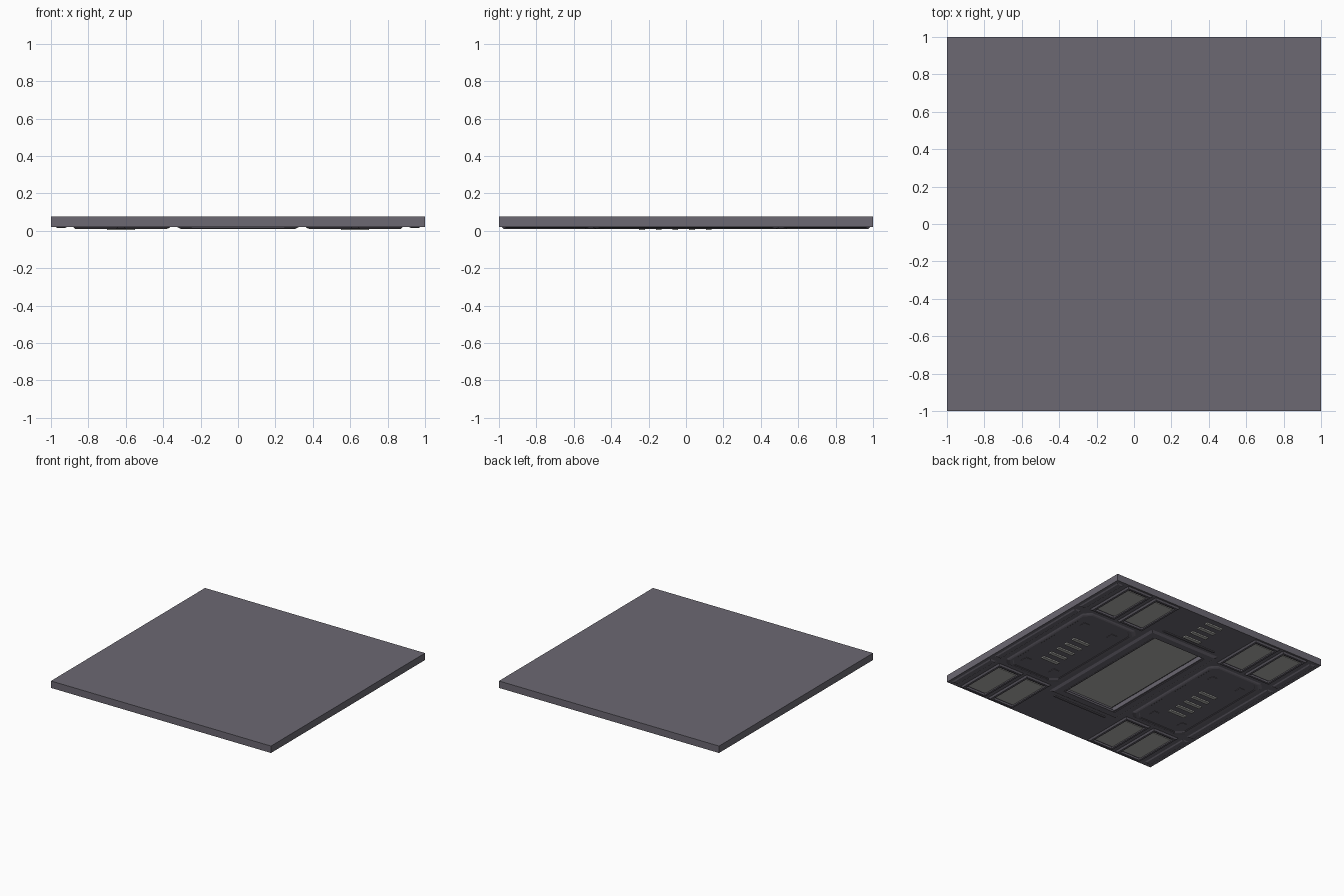
import bpy, bmesh

if "Cube" in bpy.data.objects:
    bpy.data.objects.remove(bpy.data.objects["Cube"])

def mat(name, c):
    m = bpy.data.materials.new(name)
    m.diffuse_color = (*c, 1)
    m.use_nodes = True
    m.node_tree.nodes["Principled BSDF"].inputs["Base Color"].default_value = m.diffuse_color
    return m

DARK = mat("dark_metal", (0.15, 0.14, 0.17))
LIGHT = mat("lamp_grey", (0.45, 0.45, 0.43))

def finish(name, bm, m):
    bmesh.ops.recalc_face_normals(bm, faces=bm.faces)
    me = bpy.data.meshes.new(name)
    bm.to_mesh(me)
    bm.free()
    me.materials.append(m)
    ob = bpy.data.objects.new(name, me)
    bpy.context.collection.objects.link(ob)
    return ob

def rect(x0, x1, y0, y1, d=0):
    return [(x0+d, y0+d), (x1-d, y0+d), (x1-d, y1-d), (x0+d, y1-d)]

def octo(x0, x1, y0, y1, c, d=0):
    x0, x1, y0, y1 = x0+d, x1-d, y0+d, y1-d
    return [(x0+c, y0), (x1-c, y0), (x1, y0+c), (x1, y1-c),
            (x1-c, y1), (x0+c, y1), (x0, y1-c), (x0, y0+c)]

def loft(name, loops, m, closed=False):
    """Bridge (outline, z) loops; cap the ends, or join last to first for a ring."""
    bm = bmesh.new()
    vs = [[bm.verts.new((x, y, z)) for x, y in pts] for pts, z in loops]
    n = len(vs[0])
    pairs = list(zip(vs, vs[1:])) + ([(vs[-1], vs[0])] if closed else [])
    for a, b in pairs:
        for i in range(n):
            j = (i + 1) % n
            bm.faces.new((a[i], a[j], b[j], b[i]))
    if not closed:
        bm.faces.new(vs[0])
        bm.faces.new(vs[-1])
    return finish(name, bm, m)

def box(name, x0, x1, y0, y1, z0, z1, m=DARK):
    r = rect(x0, x1, y0, y1)
    return loft(name, [(r, z0), (r, z1)], m)

def frame(name, x0, x1, y0, y1, w, z0, z1, slope, m=DARK):
    """Raised rim with sloped outer and inner sides, hanging from z1 to z0."""
    R = lambda d: rect(x0, x1, y0, y1, d)
    return loft(name, [(R(0), z1), (R(slope), z0), (R(w - slope/2), z0), (R(w), z1)], m, True)

def span(s, a, b):
    return sorted((s*a, s*b))

ZB, ZT = 0.02, 0.077

# slab, built as a ring around the central recess plus a closed top
loft("tile_border", [(rect(-1, 1, -1, 1), ZB), (rect(-1, 1, -1, 1), ZT - 0.025),
                     (rect(-.24, .24, -.54, .54), ZT - 0.025), (rect(-.24, .24, -.54, .54), ZB)], DARK, True)
box("tile_top", -1, 1, -1, 1, ZT - 0.025, ZT)

# central lamp and rim
box("center_lamp", -.225, .225, -.53, .53, 0.045, 0.053, LIGHT)
frame("center_rim", -.325, .325, -.6, .6, .085, 0.009, ZB, .02)
frame("center_inner_rim", -.25, .25, -.55, .55, .02, 0.012, 0.046, .005)
for s in (-1, 1):
    y0, y1 = span(s, .63, .645)
    box("center_end_rib", -.25, .25, y0, y1, 0.014, ZB)

for sx in (-1, 1):
    # paired corner lamps
    for sy in (-1, 1):
        y0, y1 = span(sy, .53, .985)
        for a, b in ((.37, .61), (.64, .88)):
            x0, x1 = span(sx, a, b)
            frame("corner_lamp_rim", x0, x1, y0, y1, .035, 0.008, ZB, .012)
            box("corner_lamp", x0+.03, x1-.03, y0+.05, y1-.05, 0.015, ZB, LIGHT)
    # side cover plate with stepped rim
    x0, x1 = span(sx, .36, .88)
    loft("side_plate", [(octo(x0, x1, -.5, .5, .05), ZB),
                        (octo(x0, x1, -.5, .5, .05, .01), 0.014)], DARK)
    loft("side_plate_rim", [(octo(x0, x1, -.5, .5, .05, .01), 0.014),
                            (octo(x0, x1, -.5, .5, .05, .02), 0.010),
                            (octo(x0, x1, -.5, .5, .05, .035), 0.010),
                            (octo(x0, x1, -.5, .5, .05, .04), 0.014)], DARK, True)
    # louvres
    for i in range(5):
        y = -.235 + i*.089
        a0, a1 = span(sx, .55, .70)
        box("side_louvre", a0, a1, y-.015, y+.015, 0.004, 0.014, LIGHT)
    # small latch blocks on the plate
    for y in (-.38, .3):
        for xa in (.47, .74):
            b0, b1 = span(sx, xa, xa+.05)
            box("latch_block", b0, b1, y, y+.06, 0.011, 0.014)
    # outer edge strips
    for y0, y1 in ((-.97, -.52), (-.47, .47), (.52, .97)):
        e0, e1 = span(sx, .915, .975)
        loft("edge_strip", [(rect(e0, e1, y0, y1), ZB), (rect(e0, e1, y0, y1, .01), 0.014)], DARK)

# back louvres
for i in range(4):
    y = .68 + i*.085
    box("back_louvre", -.075, .075, y-.015, y+.015, 0.010, ZB, LIGHT)
